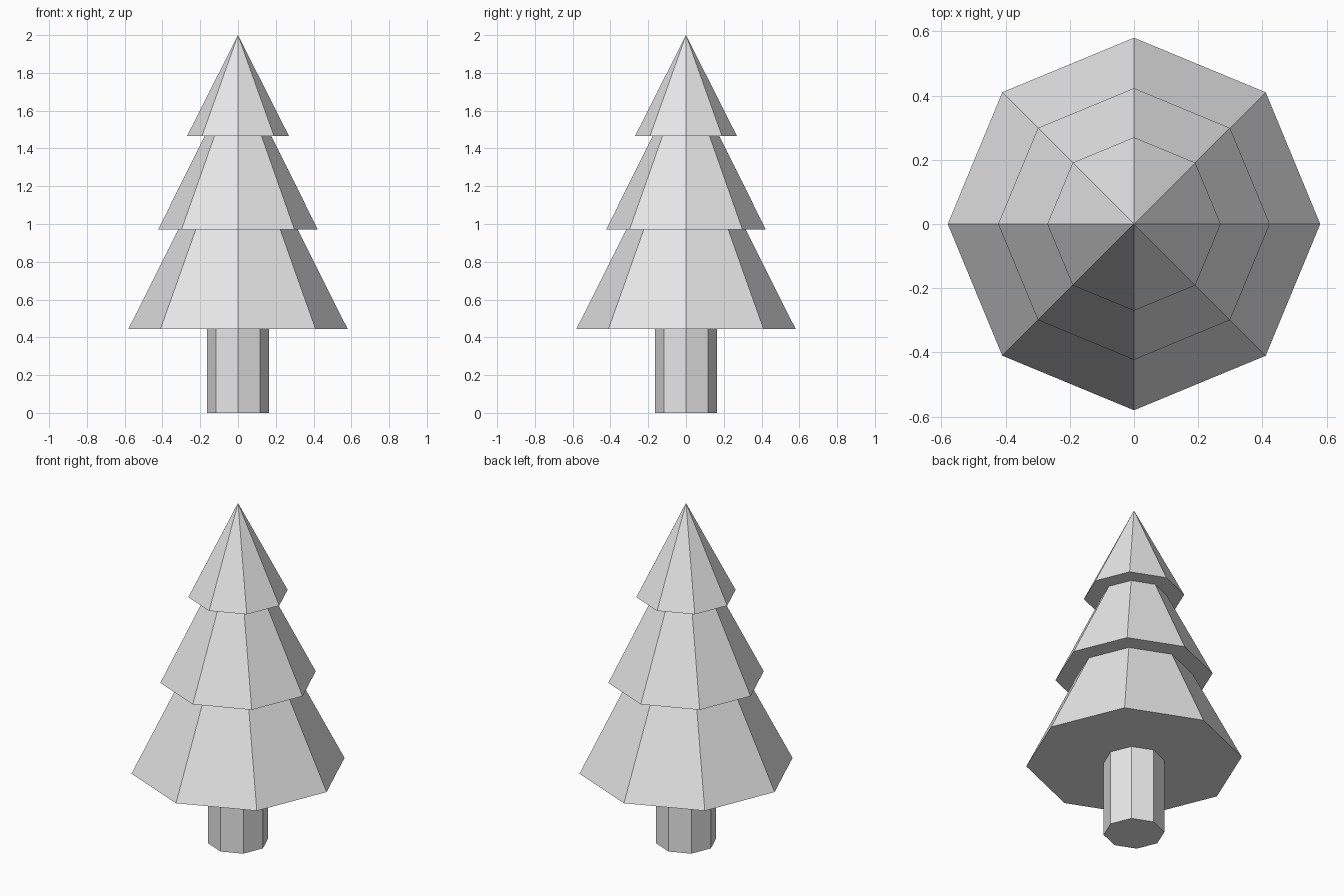
import bpy

cube = bpy.data.objects.get("Cube")
if cube:
    bpy.data.objects.remove(cube, do_unlink=True)

SIDES = 8

# One plain grey for the whole tree
grey = bpy.data.materials.new("light_grey")
grey.use_nodes = True
colour = (0.8, 0.8, 0.8, 1.0)
grey.diffuse_color = colour
grey.node_tree.nodes["Principled BSDF"].inputs["Base Color"].default_value = colour


def add_part(name, radius, bottom, top, top_radius=0.0):
    """Flat-shaded eight-sided cone or prism standing between two heights."""
    bpy.ops.mesh.primitive_cone_add(
        vertices=SIDES, radius1=radius, radius2=top_radius,
        depth=top - bottom, location=(0, 0, (bottom + top) / 2))
    part = bpy.context.object
    part.name = name
    part.data.name = name
    part.data.materials.append(grey)
    bpy.ops.object.shade_flat()
    return part


# Trunk
add_part("trunk", 0.163, 0.0, 0.445, top_radius=0.163)

# Overlapping foliage cones, from the widest up to the tip
for name, radius, bottom, top in (
    ("lower_foliage", 0.58, 0.445, 1.60),
    ("middle_foliage", 0.423, 0.97, 1.82),
    ("upper_foliage", 0.27, 1.465, 2.0),
):
    add_part(name, radius, bottom, top)
